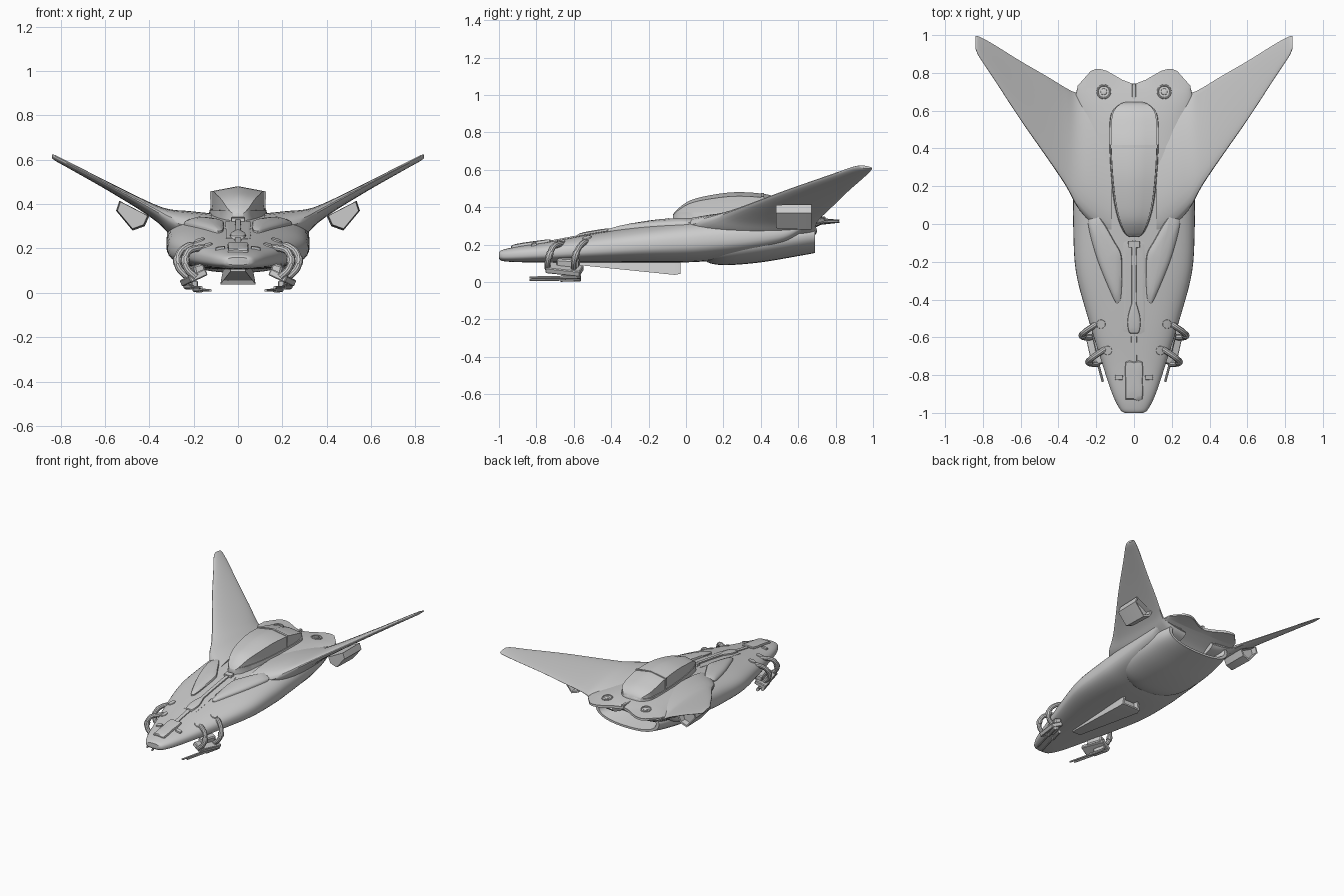
import bpy, bmesh, math
from mathutils import Vector, Matrix
from mathutils.bvhtree import BVHTree

if "Cube" in bpy.data.objects:
    bpy.data.objects.remove(bpy.data.objects["Cube"])


def smooth(rows, k=6):
    """Catmull-Rom interpolation of a list of tuples."""
    out = []
    for i in range(len(rows) - 1):
        p0, p1, p2, p3 = (rows[max(i - 1, 0)], rows[i], rows[i + 1], rows[min(i + 2, len(rows) - 1)])
        for j in range(k):
            t = j / k
            out.append(tuple(.5 * (2 * b + (c - a) * t + (2 * a - 5 * b + 4 * c - d) * t * t
                                   + (3 * b - a - 3 * c + d) * t ** 3)
                             for a, b, c, d in zip(p0, p1, p2, p3)))
    return out + [tuple(rows[-1])]


def finish(name, bm, mirror=False):
    bmesh.ops.recalc_face_normals(bm, faces=bm.faces[:])
    me = bpy.data.meshes.new(name)
    bm.to_mesh(me)
    bm.free()
    ob = bpy.data.objects.new(name, me)
    bpy.context.collection.objects.link(ob)
    if mirror:
        ob.modifiers.new("mirror", 'MIRROR')
    return ob


def loft(name, rings, mirror=False):
    bm = bmesh.new()
    vs = [[bm.verts.new(p) for p in r] for r in rings]
    n = len(vs[0])
    for a, b in zip(vs, vs[1:]):
        for i in range(n):
            bm.faces.new((a[i], a[(i + 1) % n], b[(i + 1) % n], b[i]))
    bm.faces.new(vs[0])
    bm.faces.new(vs[-1])
    return finish(name, bm, mirror)


def oval(y, w, zb, zt, e=2.6, n=48, mid=.45):
    """Rounded cross-section in the xz plane."""
    ze = zb + mid * (zt - zb)
    pts = []
    for i in range(n):
        a = 2 * math.pi * i / n
        c, s = math.cos(a), math.sin(a)
        x = w * math.copysign(abs(c) ** (2 / e), c)
        h = abs(s) ** (2 / e)
        pts.append(Vector((x, y, ze + (zt - ze) * h if s > 0 else ze - (ze - zb) * h)))
    return pts


def box(name, loc, size, rot=(0, 0, 0), mirror=True):
    bm = bmesh.new()
    m = Matrix.Translation(loc)
    for ang, ax in zip(rot, 'XYZ'):
        m = m @ Matrix.Rotation(math.radians(ang), 4, ax)
    bmesh.ops.create_cube(bm, size=1, matrix=m @ Matrix.Diagonal((*size, 1)))
    bmesh.ops.bevel(bm, geom=bm.edges[:], offset=min(size) * .15, segments=1, affect='EDGES')
    return finish(name, bm, mirror)


def tube(name, pts, r, k=6):
    cu = bpy.data.curves.new(name, 'CURVE')
    cu.dimensions = '3D'
    cu.bevel_depth, cu.bevel_resolution, cu.use_fill_caps = r, 3, True
    path = smooth(pts, k)
    sp = cu.splines.new('POLY')
    sp.points.add(len(path) - 1)
    for p, q in zip(sp.points, path):
        p.co = (*q, 1)
    ob = bpy.data.objects.new(name, cu)
    bpy.context.collection.objects.link(ob)
    bpy.ops.object.select_all(action='DESELECT')
    ob.select_set(True)
    bpy.context.view_layer.objects.active = ob
    bpy.ops.object.convert(target='MESH')
    bpy.context.object.modifiers.new("mirror", 'MIRROR')


# hull: y, half width, bottom, top
hull_rows = [(-1, .05, .125, .16), (-.98, .075, .112, .172), (-.9, .115, .106, .19), (-.75, .165, .105, .212),
             (-.5, .243, .105, .258), (-.25, .308, .105, .3), (0, .322, .105, .335), (.15, .322, .115, .35),
             (.35, .322, .14, .362), (.52, .32, .18, .362), (.62, .315, .25, .355), (.68, .31, .285, .348),
             (.72, .3, .305, .342)]
rings = [oval(*r) for r in smooth(hull_rows, 5)]
tail = [(0, .74), (.03, .745), (.16, .82), (.22, .82), (.3, .73), (.4, .71)]


def tail_y(x):
    for (x0, y0), (x1, y1) in zip(tail, tail[1:]):
        if x0 <= abs(x) <= x1:
            return y0 + (y1 - y0) * (abs(x) - x0) / (x1 - x0)


# W-shaped rear edge, closed by a flat strip between deck top and underside
rings.append([Vector((p.x, tail_y(p.x), .326 + (p.z - .326) * .5)) for p in rings[-1]])
rings.append([Vector((p.x, p.y - .001, .326)) for p in rings[-1]])
rings.append([Vector((p.x * .9, .66, .326)) for p in rings[-1]])
hull = loft("hull", rings)
tree = BVHTree.FromPolygons([v.co for v in hull.data.vertices], [p.vertices for p in hull.data.polygons])


def top_z(x, y):
    hit = tree.ray_cast(Vector((x, y, 2)), Vector((0, 0, -1)))[0]
    return hit.z if hit else .3


def panel(name, outline, h, dome=0, mirror=False, k=4):
    """Raised plate that follows the hull's top."""
    pts = smooth(outline + outline[:1], k)[:-1]
    cx = sum(p[0] for p in pts) / len(pts)
    cy = sum(p[1] for p in pts) / len(pts)
    rs = []
    for s, dz in ((1, -.015), (1, h * .6), (.95, h), (.75, h + dome * .6), (.5, h + dome * .9), (.03, h + dome)):
        ring = []
        for x, y in pts:
            x, y = cx + (x - cx) * s, cy + (y - cy) * s
            ring.append((x, y, top_z(x, y) + dz))
        rs.append(ring)
    return loft(name, rs, mirror)


def rect(x0, x1, y0, y1):
    return [(x0, y0), ((x0 + x1) / 2, y0), (x1, y0), (x1, (y0 + y1) / 2),
            (x1, y1), ((x0 + x1) / 2, y1), (x0, y1), (x0, (y0 + y1) / 2)]


# swept wings: x, mid height, leading y, trailing y, thickness
wing_rows = [(.12, .275, -.08, .7, .16), (.22, .288, 0, .7, .155), (.3, .315, .09, .695, .115),
             (.36, .352, .2, .72, .075), (.45, .404, .335, .775, .052), (.6, .487, .55, .862, .036),
             (.75, .568, .78, .955, .028), (.82, .605, .885, .992, .024), (.838, .614, .925, .995, .014)]
wr = []
for x, z, y0, y1, t in smooth(wing_rows, 5):
    ring = []
    for i in range(28):
        a = 2 * math.pi * i / 28
        u = (1 - math.cos(a)) / 2
        ring.append((x, y0 + (y1 - y0) * u,
                     z + t / 2 * math.sin(a) * (1.15 - .3 * u) + .02 * (.5 - u) * (1 - max(0, x - .3))))
    wr.append(ring)
loft("wing", wr, True)

# pods under the wings
sec = [(.4, .345), (.535, .415), (.55, .37), (.475, .28), (.42, .3)]
loft("wing_pod", [[(.48 + (x - .48) * s, y, .37 + (z - .37) * s) for x, z in sec]
                  for y, s in ((.48, .9), (.5, .95), (.67, 1), (.67, .85), (.63, .8))], True)

# belly engine with hollow rear nozzle
pod_rows = [(.09, .1, .125, .2), (.13, .2, .1, .23), (.22, .27, .09, .26), (.4, .295, .105, .29),
            (.58, .285, .135, .31), (.69, .26, .155, .315)]
er = [oval(*r, e=2.3, mid=.6) for r in smooth(pod_rows, 4)]
er += [oval(.69, .235, .17, .3, 2.3, 48, .6), oval(.56, .17, .195, .28, 2.3, 48, .6)]
loft("engine_pod", er)

# ventral wedge
loft("ventral_wedge", [[(-a, y, .115), (a, y, .115), (b, y, z), (-b, y, z)]
                       for y, a, b, z in ((-.62, .03, .035, .095), (-.06, .065, .08, .038),
                                          (-.03, .065, .076, .044), (-.03, .05, .062, .055), (-.06, .045, .055, .06))])

# canopy: y, half width, top
canopy_rows = smooth([(-.07, .02, .36), (-.045, .048, .39), (.02, .075, .435), (.12, .098, .462), (.26, .114, .48),
                      (.41, .122, .472), (.52, .122, .445), (.59, .112, .42), (.63, .08, .39), (.645, .045, .36)], 4)


def canopy_ring(y, w, zt, g=0.0):
    b = .325
    d = zt - b
    w += g
    half = [(1.06, b), (.98, b + .42 * d), (.99, b + .86 * d + g), (.5, b + .93 * d + g)]
    return ([(-w * k, y, z) for k, z in half] + [(0, y, zt + g)] + [(w * k, y, z) for k, z in half[::-1]])


loft("canopy", [canopy_ring(*r) for r in canopy_rows])
loft("canopy_frame", [canopy_ring(y, .122, .472, .005) for y in (.402, .418)])
loft("canopy_sill", [[(x * 1.06, y, min(z, .372)) for x, y, z in canopy_ring(*r)] for r in canopy_rows])

# raised panels on the foredeck
panel("shoulder_panel", [(.19, .05), (.235, .03), (.24, -.02), (.2, -.17), (.15, -.3), (.1, -.41), (.08, -.415),
                         (.068, -.38), (.063, -.26), (.068, -.16), (.105, -.09), (.15, -.01)], .014, .01, True)
panel("spine_plate", rect(-.055, .055, -.57, -.1), .003, 0, k=2)
panel("spine_strip", rect(-.012, .012, -.48, -.1), .012, 0, k=2)
panel("spine_head", rect(-.03, .03, -.125, -.09), .018, 0, k=2)
panel("spine_bulb", [(0, -.58), (.025, -.575), (.035, -.52), (.025, -.46), (0, -.4),
                     (-.025, -.46), (-.035, -.52), (-.025, -.575)], .012, .005)
panel("nose_spine", rect(-.014, .014, -.75, -.57), .006, 0, k=2)
panel("nose_block", rect(-.045, .045, -.93, -.73), .013, .003, k=2)
panel("nose_latch", rect(.06, .1, -.825, -.8), .01, 0, True, 2)
box("tail_slot", (0, .7, .333), (.022, .09, .035), mirror=False)

# round vents on the rear deck
circle = [(.16 + .034 * math.cos(i * math.pi / 6), .7 + .034 * math.sin(i * math.pi / 6)) for i in range(12)]
panel("deck_vent", [(.16 + (x - .16) * .5, .7 + (y - .7) * .5) for x, y in circle], .005, .003, True)
tube("vent_ring", [(x, y, top_z(x, y) + .001) for x, y in circle + circle[:1]], .005, 2)

# nose guns: hoses, body, barrels
for i, (x, y) in enumerate(((.175, -.53), (.14, -.67))):
    dx = -.035 * i
    tube("gun_hose", [(x, y, .18), (x + .008, y + .01, .2), (x + .04, y - .01, .213 - .012 * i),
                      (.258 + dx, y - .04, .187), (.274 + dx, y - .06, .145), (.262 + dx, y - .07, .105),
                      (.225 + dx, y - .07, .07)], .016)
    tube("hose_collar", [(.271 + dx, y - .055, .157), (.274 + dx, y - .06, .145), (.271 + dx, y - .063, .13)], .02, 2)
    panel("hose_socket", [(x + .024 * math.cos(a * math.pi / 4), y + .024 * math.sin(a * math.pi / 4))
                          for a in range(8)], .006, 0, True)
box("gun_body", (.2, -.65, .068), (.085, .19, .032), (0, 25, -14))
box("gun_bracket", (.185, -.63, .1), (.05, .12, .05), (0, 15, -14))
box("gun_rail", (.205, -.61, .04), (.03, .09, .03), (0, 0, -14))
for x, z in ((.165, .024), (.125, .011)):
    tube("gun_barrel", [(x, -.835, z), (x + .07, -.57, z + .003)], .0065, 2)
    tube("gun_breech", [(x + .042, -.67, z + .001), (x + .07, -.565, z + .003)], .0115, 2)

# smooth shading with crisp edges
bpy.ops.object.select_all(action='SELECT')
bpy.context.view_layer.objects.active = hull
bpy.ops.object.shade_smooth_by_angle(angle=math.radians(35))
